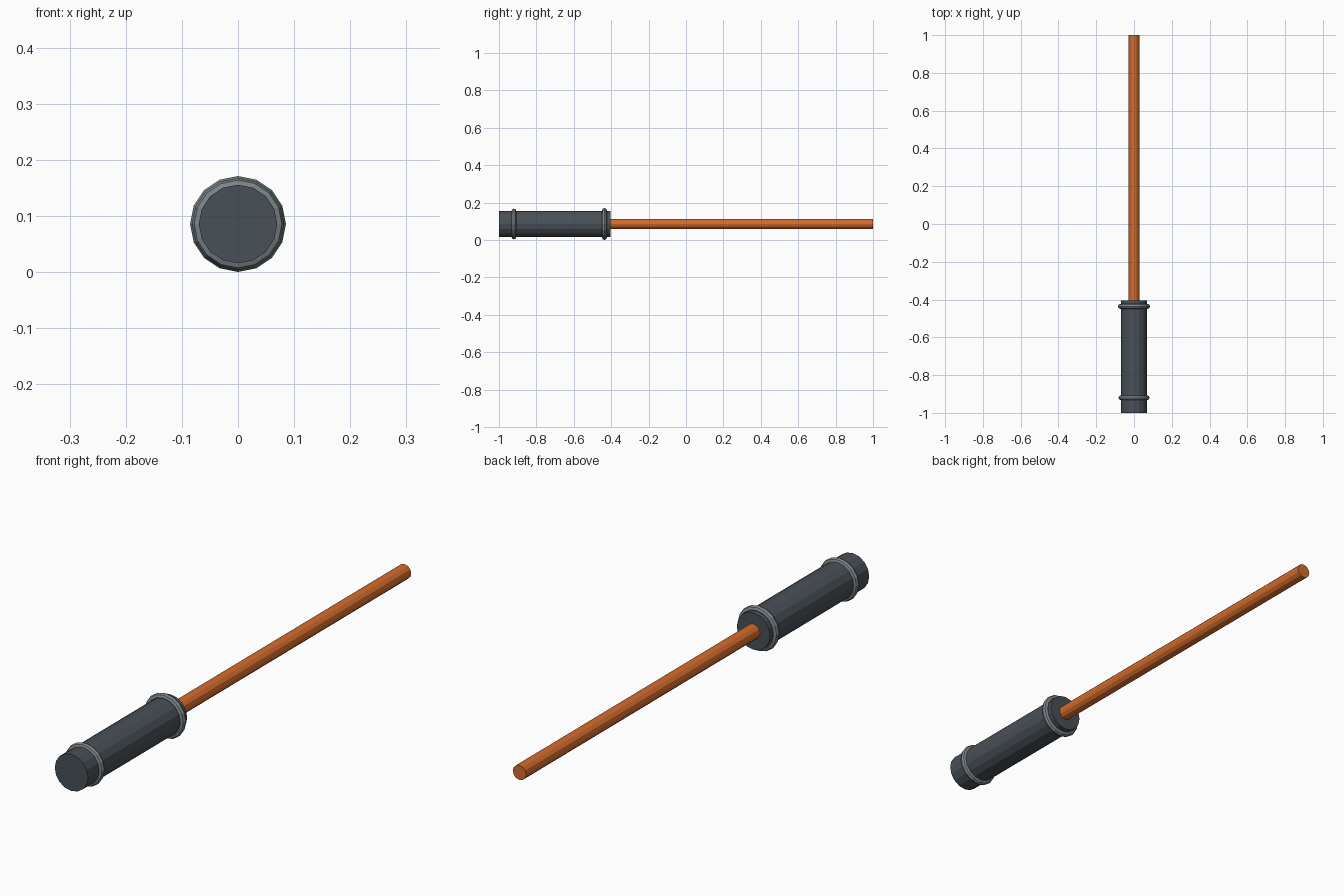
import bpy
from math import pi

if "Cube" in bpy.data.objects:
    bpy.data.objects.remove(bpy.data.objects["Cube"])

AXIS_Z = 0.086  # height of the centre line


def material(name, color):
    m = bpy.data.materials.new(name)
    m.diffuse_color = (*color, 1)
    m.use_nodes = True
    m.node_tree.nodes["Principled BSDF"].inputs["Base Color"].default_value = m.diffuse_color
    return m


def finish(name, mat):
    ob = bpy.context.object
    ob.name = name
    ob.data.materials.append(mat)
    return ob


def rod(name, radius, y0, y1, sides, mat):
    bpy.ops.mesh.primitive_cylinder_add(
        vertices=sides, radius=radius, depth=y1 - y0,
        location=(0, (y0 + y1) / 2, AXIS_Z), rotation=(pi / 2, 0, 0))
    return finish(name, mat)


def ring(name, outer, tube, y, mat):
    bpy.ops.mesh.primitive_torus_add(
        major_radius=outer - tube, minor_radius=tube,
        major_segments=16, minor_segments=8,
        location=(0, y, AXIS_Z), rotation=(pi / 2, 0, 0))
    return finish(name, mat)


dark = material("dark_grip", (0.065, 0.08, 0.095))
steel = material("grey_metal", (0.2, 0.23, 0.25))
orange = material("orange_rod", (0.65, 0.15, 0.025))

# Grip with two collars
rod("handle", 0.07, -1.0, -0.405, 16, dark)
ring("rear_collar", 0.082, 0.013, -0.92, steel)
ring("front_collar", 0.0855, 0.013, -0.436, steel)

# Long thin shaft, seated slightly inside the grip
rod("shaft", 0.028, -0.42, 1.0, 12, orange)
